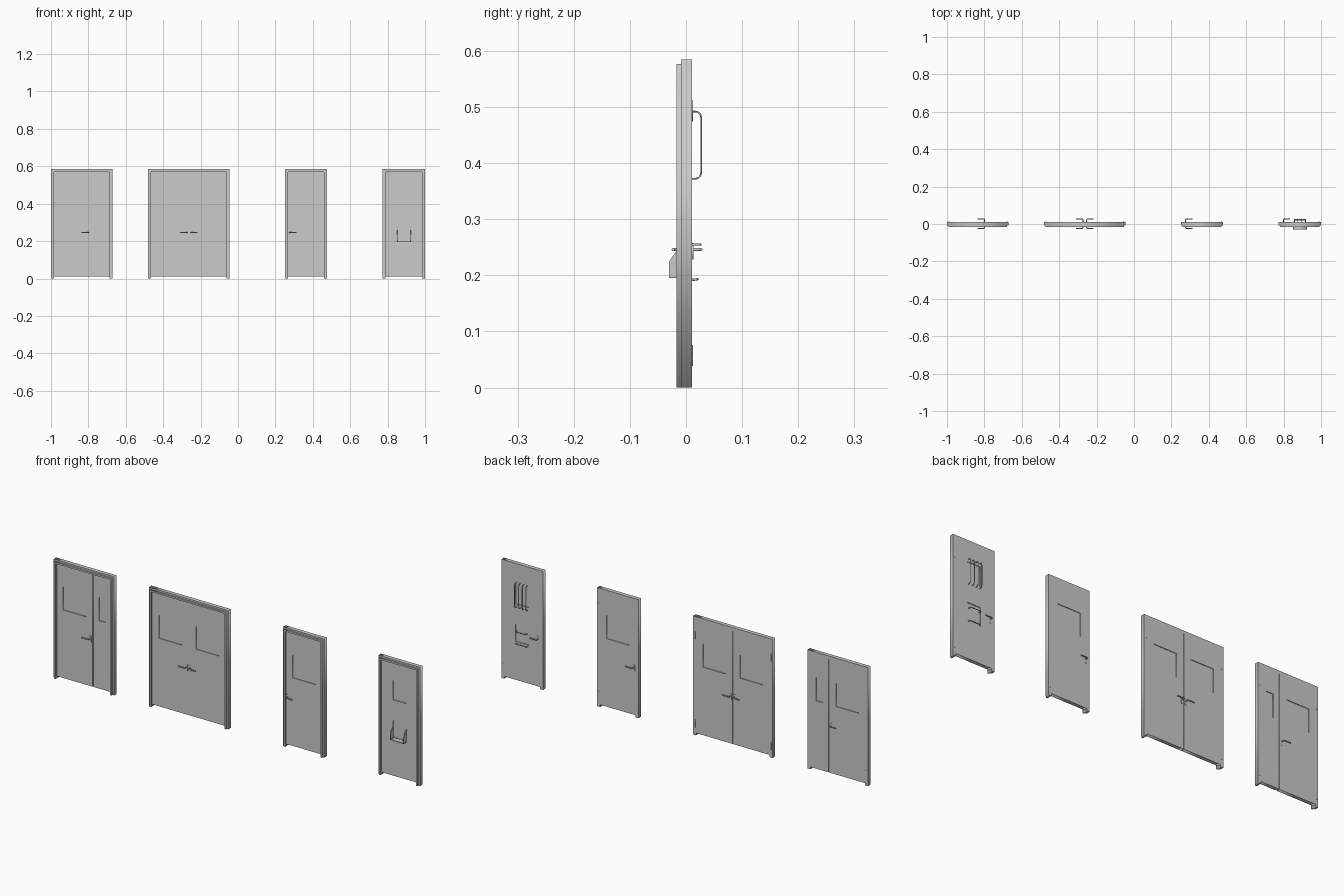
import bpy, math

if "Cube" in bpy.data.objects:
    bpy.data.objects.remove(bpy.data.objects["Cube"])

BACK, LEAF, STEP, LIP = 0.011, -0.007, -0.009, -0.0165   # depth planes in y
TOP = 0.585


def to_mesh(ob):
    bpy.ops.object.select_all(action='DESELECT')
    ob.select_set(True)
    bpy.context.view_layer.objects.active = ob
    bpy.ops.object.convert(target='MESH')
    return bpy.context.object


def rect(x0, x1, z0, z1):
    return [(x0, z0), (x1, z0), (x1, z1), (x0, z1)]


def slab(name, loops, a, b, axis='Y'):
    """Flat outlines (inner loops become holes) extruded from a to b."""
    cu = bpy.data.curves.new(name, 'CURVE')
    cu.dimensions, cu.fill_mode, cu.extrude = '2D', 'BOTH', abs(b - a) / 2
    for loop in loops:
        sp = cu.splines.new('POLY')
        sp.points.add(len(loop) - 1)
        for p, (u, v) in zip(sp.points, loop):
            p.co = (u, v, 0, 1)
        sp.use_cyclic_u = True
    ob = bpy.data.objects.new(name, cu)
    bpy.context.collection.objects.link(ob)
    mid = (a + b) / 2
    if axis == 'Y':
        ob.rotation_euler, ob.location = (math.pi / 2, 0, 0), (0, mid, 0)
    else:
        ob.rotation_euler, ob.location = (math.pi / 2, 0, math.pi / 2), (mid, 0, 0)
    return to_mesh(ob)


def tube(name, pts, r):
    cu = bpy.data.curves.new(name, 'CURVE')
    cu.dimensions, cu.bevel_depth, cu.bevel_resolution = '3D', r, 2
    cu.use_fill_caps = True
    sp = cu.splines.new('POLY')
    sp.points.add(len(pts) - 1)
    for p, c in zip(sp.points, pts):
        p.co = (*c, 1)
    ob = bpy.data.objects.new(name, cu)
    bpy.context.collection.objects.link(ob)
    ob = to_mesh(ob)
    bpy.ops.object.shade_smooth_by_angle(angle=math.radians(50))
    return ob


def bow(u0, u1, out, r):
    """Rounded U path as (along, depth) pairs standing off the back face."""
    pts = [(u0, BACK)]
    for k in range(5):
        t = k * math.pi / 8
        pts.append((u0 + r - r * math.cos(t), out - r + r * math.sin(t)))
    return pts + [(u0 + u1 - u, d) for u, d in reversed(pts)]


def frame(name, x0, x1):
    def arch(inset, width=0.016):
        a, b, t = x0 + inset, x1 - inset, TOP - inset
        c, d, h = x0 + width, x1 - width, TOP - width
        return [(a, 0), (a, t), (b, t), (b, 0), (d, 0), (d, h), (c, h), (c, 0)]
    slab(name + "_frame", [arch(0)], STEP, BACK)
    slab(name + "_frame_lip", [arch(0.008)], LIP, STEP)


def leaf(name, x0, x1, windows):
    slab(name + "_leaf", [rect(x0, x1, 0.011, 0.569)] + [rect(*w) for w in windows], LEAF, BACK)
    for w in windows:
        slab(name + "_window_pane", [rect(*w)], LEAF + 0.004, BACK - 0.004)


def lever(name, x, direction, sides=(1, -1)):
    for s in sides:
        face = BACK if s > 0 else LEAF
        out = face + s * 0.016
        slab(name + "_lever_plate", [rect(x - 0.005, x + 0.005, 0.228, 0.258)], face, face + s * 0.002)
        tube(name + "_lever", [(x, face, 0.246), (x, out - s * 0.003, 0.246),
                               (x + direction * 0.003, out, 0.246),
                               (x + direction * 0.036, out, 0.246)], 0.0028)


def hinges(name, x):
    for z in (0.057, 0.493):
        slab(name + "_hinge", [rect(x - 0.003, x + 0.003, z - 0.019, z + 0.019)], BACK, BACK + 0.0015)


def wide(x, w):
    return (x - w / 2, x + w / 2, 0.346, 0.46)


# Uneven double door
frame("uneven_door", -1.0, -0.67)
leaf("uneven_door_main", -0.984, -0.788, [wide(-0.888, 0.125)])
leaf("uneven_door_side", -0.784, -0.686, [wide(-0.736, 0.036)])
slab("uneven_door_rebate", [rect(-0.79, -0.782, 0.011, 0.569)], -0.002, 0.006)
lever("uneven_door", -0.8, -1)
hinges("uneven_door", -0.99)
hinges("uneven_door", -0.68)

# Even double door
frame("double_door", -0.48, -0.046)
leaf("double_door_left", -0.464, -0.2637, [wide(-0.364, 0.125)])
leaf("double_door_right", -0.2623, -0.062, [wide(-0.162, 0.125)])
slab("double_door_rebate", [rect(-0.266, -0.26, 0.011, 0.569)], -0.002, 0.006)
lever("double_door_left", -0.273, -1)
lever("double_door_right", -0.253, 1)
hinges("double_door", -0.47)
hinges("double_door", -0.056)

# Single door
frame("single_door", 0.252, 0.477)
leaf("single_door", 0.268, 0.461, [wide(0.3645, 0.125)])
lever("single_door", 0.276, 1)
hinges("single_door", 0.467)

# Barred door with serving hatch
frame("cell_door", 0.773, 1.0)
leaf("cell_door", 0.789, 0.984, [(0.851, 0.922, 0.385, 0.48), (0.85, 0.924, 0.2, 0.283)])
lever("cell_door", 0.799, 1, sides=(1,))
hinges("cell_door", 0.99)
for i in range(4):
    x = 0.856 + i * 0.0203
    tube("window_bar", [(x, d, z) for z, d in bow(0.372, 0.492, 0.027, 0.011)], 0.0015)

# Hatch tray: two cheeks and a shelf on the front
cheek = [(-0.006, 0.197), (-0.03, 0.197), (-0.03, 0.225), (-0.006, 0.259)]
for x in (0.85, 0.922):
    slab("hatch_cheek", [cheek], x, x + 0.003, 'X')
slab("hatch_shelf", [rect(0.85, 0.925, 0.195, 0.199)], -0.03, LEAF + 0.004)

# Hatch pull and lower lip on the back
tube("hatch_pull", [(x, d, 0.255) for x, d in bow(0.858, 0.916, 0.026, 0.008)], 0.002)
tube("hatch_lower_pull", [(x, d, 0.192 + (d - BACK) * 0.1) for x, d in bow(0.856, 0.918, 0.021, 0.008)], 0.002)
